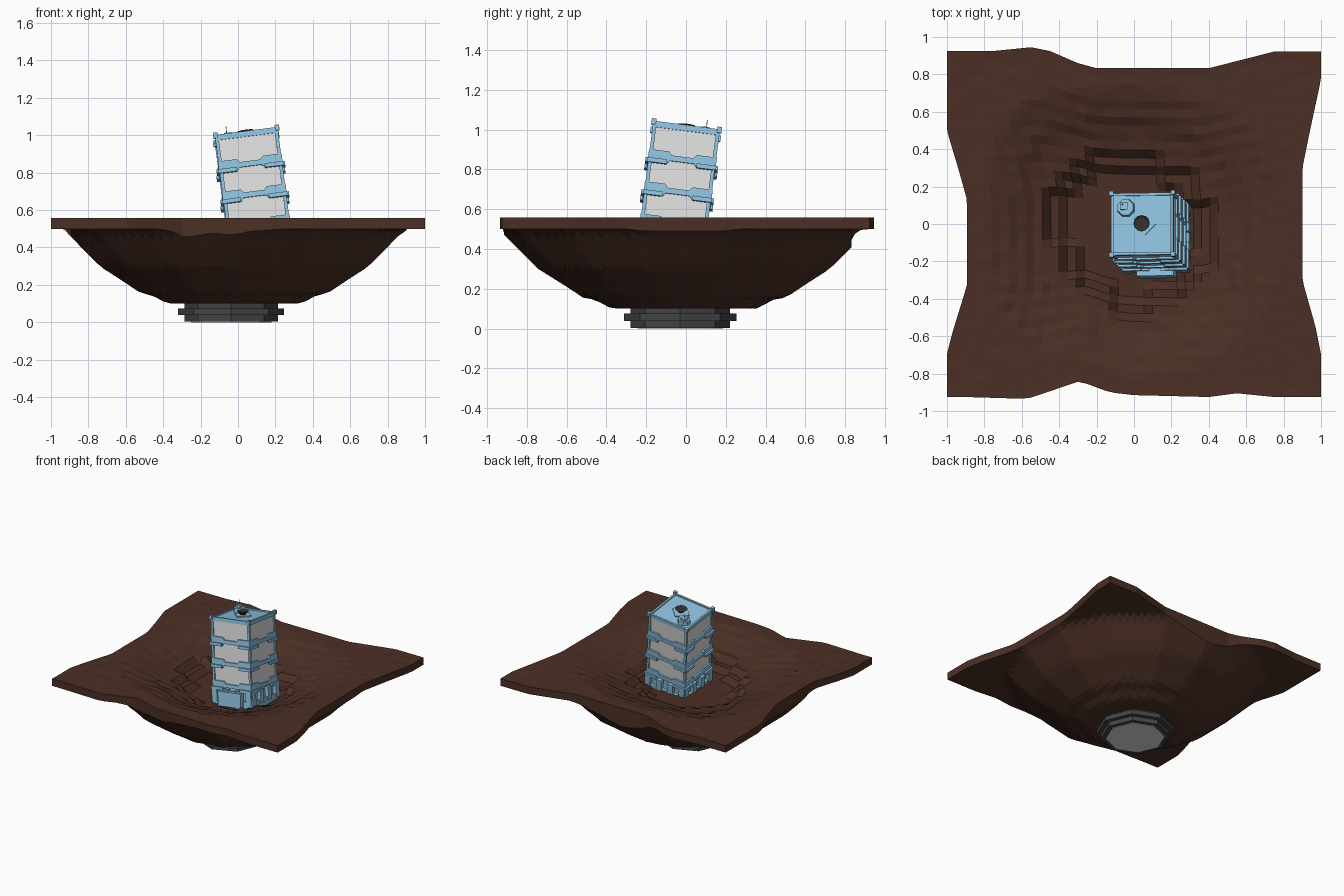
import bpy, bmesh, math, random
from mathutils import Matrix, Vector

if "Cube" in bpy.data.objects:
    bpy.data.objects.remove(bpy.data.objects["Cube"])

random.seed(4)

def mat(name, rgb):
    m = bpy.data.materials.new(name)
    m.diffuse_color = [((c / 255 + .055) / 1.055) ** 2.4 for c in rgb] + [1]
    m.use_nodes = True
    m.node_tree.nodes["Principled BSDF"].inputs["Base Color"].default_value = m.diffuse_color
    return m

BROWN = mat("earth_brown", (75, 47, 37))
BLUE = mat("tower_blue", (142, 194, 223))
PALE = mat("pale_grey", (222, 221, 221))
DARK = mat("dark_grey", (68, 68, 68))
BLACK = mat("charcoal", (48, 48, 48))

def finish(name, bm, material, matrix=None):
    if matrix:
        bm.transform(matrix)
    bmesh.ops.recalc_face_normals(bm, faces=bm.faces)
    me = bpy.data.meshes.new(name)
    bm.to_mesh(me)
    bm.free()
    me.materials.append(material)
    ob = bpy.data.objects.new(name, me)
    bpy.context.collection.objects.link(ob)
    return ob

def add_box(bm, c, s):
    bmesh.ops.create_cube(bm, size=1, matrix=Matrix.Translation(c) @ Matrix.Diagonal((*s, 1)))

def add_cone(bm, c, r1, r2, h, n=8, turn=0):
    m = Matrix.Translation(c) @ Matrix.Rotation(turn, 4, 'Z')
    bmesh.ops.create_cone(bm, cap_ends=True, segments=n, radius1=r1, radius2=r2, depth=h, matrix=m)

def curve(pts, t):
    if t <= pts[0][0]:
        return pts[0][1]
    for (a, p), (b, q) in zip(pts, pts[1:]):
        if t <= b:
            return p + (q - p) * (t - a) / (b - a)
    return pts[-1][1]

# ---- cratered ground: wavy square slab with stepped pit and faceted bowl below
BACK = [(-.75, .925), (-.55, .945), (-.45, .925), (-.3, .86), (-.2, .833), (.4, .833), (.75, .922)]
FRONT = [(-.9, -.925), (-.57, -.935), (-.29, -.84), (-.13, -.9), (0, -.915), (.4, -.925), (.55, -.905), (.75, -.925)]
RIGHT = [(-.7, 1), (-.55, .97), (-.3, .9), (.3, .9), (.5, .94), (.78, 1)]
LEFT = [(-.7, -1), (-.58, -.97), (-.33, -.893), (.13, -.893), (.3, -.94), (.5, -1)]
UNDER = [(.36, .1), (.44, .145), (.5, .155), (.58, .21), (.72, .3), (.9, .485), (.95, .5)]
TOP = [(.5, .452), (.62, .475), (.7, .51), (.88, .555)]
N = 40

def top_z(i, j, edge):
    if edge:
        return .557
    u, v = [(k // 2 * 2 + .5) / 20 - 1 for k in (i, j)]
    q = math.hypot(u + .02, v)          # paired columns make the staircase
    if q < .38:
        return .37
    if q < .48:
        return .41
    r = math.hypot(i / 20 - 1, j / 20 - 1)
    return min(curve(TOP, .6 * r + .4 * q) + random.uniform(-.003, .003), .557)

def under_z(x, y):
    r = max((x + .02) * math.cos(a) + (y + .01) * math.sin(a)
            for a in (math.tau * k / 14 for k in range(14)))
    return curve(UNDER, r)

bm = bmesh.new()
hi, lo = {}, {}
for i in range(N + 1):
    for j in range(N + 1):
        u, v = i / 20 - 1, j / 20 - 1
        l, r = curve(LEFT, v * .93), curve(RIGHT, v * .93)
        x = l + (r - l) * (u + 1) / 2
        f, b = curve(FRONT, u), curve(BACK, u)
        y = f + (b - f) * (v + 1) / 2
        hi[i, j] = bm.verts.new((x, y, top_z(i, j, i in (0, N) or j in (0, N))))
        lo[i, j] = bm.verts.new((x, y, under_z(x, y)))
for i in range(N):
    for j in range(N):
        ring = [(i, j), (i + 1, j), (i + 1, j + 1), (i, j + 1)]
        bm.faces.new([hi[k] for k in ring])
        bm.faces.new([lo[k] for k in reversed(ring)])
for k in range(N):
    for a, b in (((k, 0), (k + 1, 0)), ((k, N), (k + 1, N)), ((0, k), (0, k + 1)), ((N, k), (N, k + 1))):
        bm.faces.new([hi[a], lo[a], lo[b], hi[b]])
finish("crater_ground", bm, BROWN)

# ---- octagonal foot under the bowl
bm = bmesh.new()
add_cone(bm, (-.037, -.03, .055), .25, .25, .104)
add_cone(bm, (-.037, -.03, .057), .283, .283, .036)
finish("foot", bm, DARK)
bm = bmesh.new()
add_cone(bm, (-.037, -.03, .0025), .215, .215, .005)
finish("foot_plate", bm, PALE)

# ---- leaning tower (built upright, then tilted)
H, W = .61, .16
TILT = (Matrix.Translation((.123, -.078, .395)) @ Matrix.Rotation(math.radians(-7.4), 4, 'X')
        @ Matrix.Rotation(math.radians(-7.4), 4, 'Y'))
SIDES = [Matrix.Rotation(math.pi / 2 * k, 4, 'Z') for k in range(4)]
FLOORS = (.44, .275, .11)

bm = bmesh.new()
add_box(bm, (0, 0, H / 2 + .04), (2 * W, 2 * W, H - .1))
finish("window_walls", bm, PALE, TILT)

# floor bands: thick at the ends, narrow in the middle
half = [(0, .014), (.055, .014), (.07, .032), (.172, .032), (.172, -.034), (.08, -.034), (.06, -.014), (0, -.014)]
outline = half[1:-1] + [(-x, z) for x, z in reversed(half[1:-1])]
bm = bmesh.new()
for side in SIDES:
    for z0 in FLOORS:
        f = bm.faces.new([bm.verts.new(side @ Vector((x, -W - .012, z0 + z))) for x, z in outline])
        out = bmesh.ops.extrude_face_region(bm, geom=[f])["geom"]
        vs = [g for g in out if isinstance(g, bmesh.types.BMVert)]
        bmesh.ops.translate(bm, verts=vs, vec=side @ Vector((0, .014, 0)))
finish("floor_bands", bm, BLUE, TILT)

bm = bmesh.new()
for side in SIDES:
    part = bmesh.new()
    for z0 in FLOORS:
        for s in (-1, 1):
            add_box(part, (s * .125, -W - .012, z0 - .022), (.1, .024, .022))
    part.transform(side)
    tmp = bpy.data.meshes.new("tmp")
    part.to_mesh(tmp)
    part.free()
    bm.from_mesh(tmp)
    bpy.data.meshes.remove(tmp)
finish("band_ledges", bm, BLUE, TILT)

# corner posts
bm = bmesh.new()
for sx in (-1, 1):
    for sy in (-1, 1):
        add_box(bm, (sx * W, sy * W, H / 2), (.018, .018, H))
        add_box(bm, (sx * (W + .006), sy * (W + .006), H + .003), (.024, .024, .03))
finish("corner_posts", bm, BLUE, TILT)

# ground floor with columns and plinth
bm = bmesh.new()
add_box(bm, (0, 0, .02), (.31, .31, .16))
add_box(bm, (0, 0, -.03), (.35, .35, .08))
for k in range(4):
    t = -.15 + .1 * k
    for s in (-1, 1):
        add_box(bm, (t, s * .165, .035), (.045, .035, .1))
        add_box(bm, (s * .165, t, .035), (.035, .045, .1))
add_box(bm, (0, -.19, .02), (.2, .04, .11))
finish("ground_floor", bm, BLUE, TILT)

# roof slab, parapet and diamond pad
bm = bmesh.new()
add_box(bm, (0, 0, H - .012), (.33, .33, .018))
for s in (-1, 1):
    add_box(bm, (0, s * .16, H - .008), (.34, .014, .03))
    add_box(bm, (s * .16, 0, H - .008), (.014, .34, .03))
add_cone(bm, (0, 0, H), .075, .075, .008, 4)
finish("roof", bm, BLUE, TILT)

# rooftop box with aerial
bm = bmesh.new()
add_cone(bm, (-.088, .088, H + .012), .05, .045, .03, 8, math.pi / 8)
add_box(bm, (-.095, .095, H + .03), (.04, .04, .025))
add_box(bm, (-.1, .1, H + .05), (.004, .004, .06))
finish("roof_box", bm, BLUE, TILT)

# roof dish: flared bowl on a short stem
bm = bmesh.new()
for r1, r2, h, z in ((.02, .02, .012, .004), (.022, .044, .022, .019)):
    add_cone(bm, (0, 0, H + z), r1, r2, h, 12)
lid = max(bm.faces, key=lambda f: f.calc_center_median().z)
bmesh.ops.inset_region(bm, faces=[lid], thickness=.012, depth=-.008)
finish("roof_dish", bm, BLACK, TILT)
